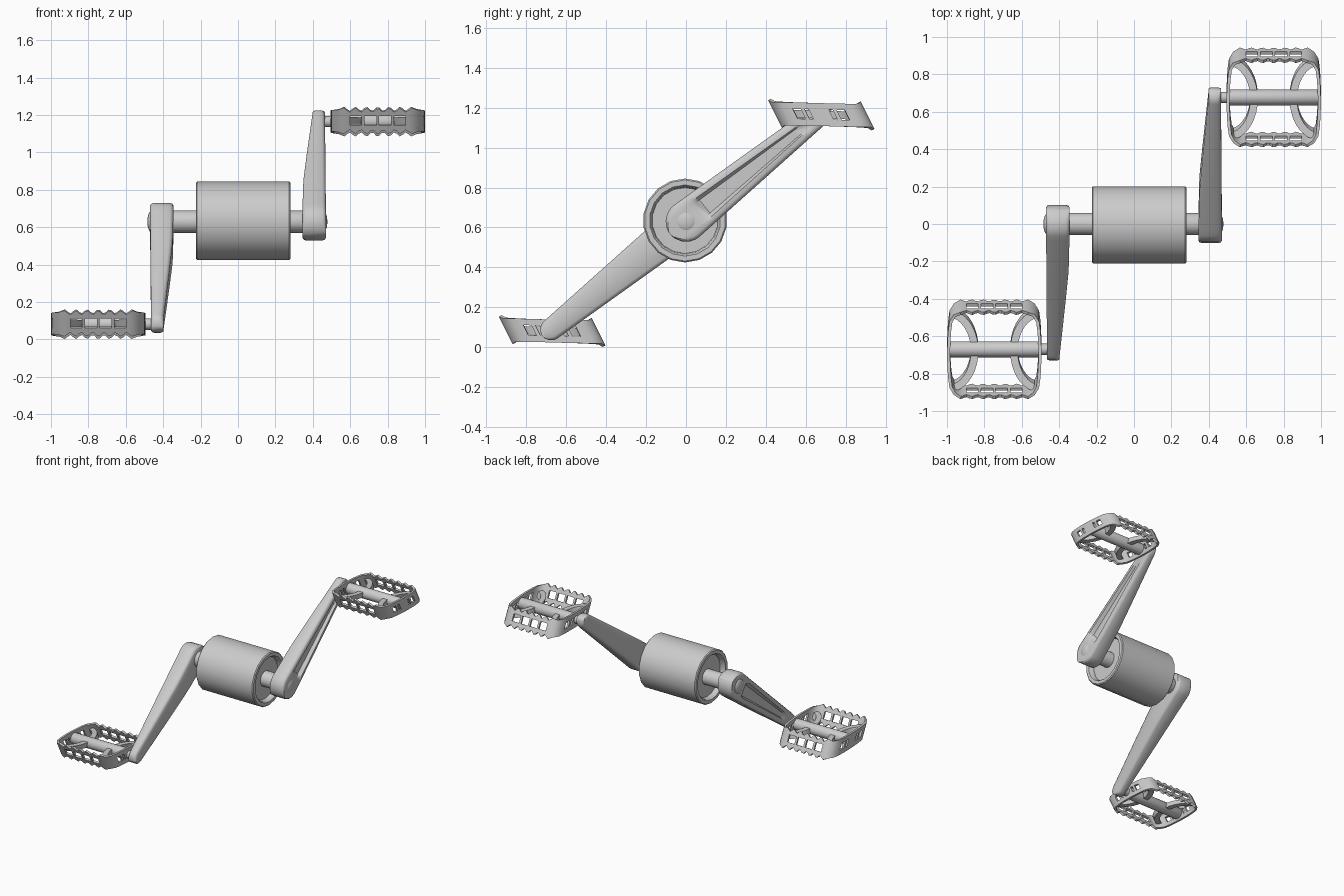
import bpy, bmesh
from math import sin, cos, pi, sqrt, radians
from mathutils import Matrix, Vector

if "Cube" in bpy.data.objects:
    bpy.data.objects.remove(bpy.data.objects["Cube"])


def finish(name, bm, mat=Matrix(), thick=0, angle=35):
    bm.transform(mat)
    bmesh.ops.recalc_face_normals(bm, faces=bm.faces)
    me = bpy.data.meshes.new(name)
    bm.to_mesh(me)
    bm.free()
    ob = bpy.data.objects.new(name, me)
    bpy.context.collection.objects.link(ob)
    bpy.ops.object.select_all(action='DESELECT')
    ob.select_set(True)
    bpy.context.view_layer.objects.active = ob
    if thick:
        m = ob.modifiers.new("thickness", 'SOLIDIFY')
        m.thickness, m.offset = thick, 0
        bpy.ops.object.modifier_apply(modifier=m.name)
    bpy.ops.object.shade_smooth_by_angle(angle=radians(angle))
    return ob


def loft(sections):
    """Bridge closed sections and cap both ends."""
    bm = bmesh.new()
    rings = [[bm.verts.new(p) for p in s] for s in sections]
    n = len(rings[0])
    for a, b in zip(rings, rings[1:]):
        for i in range(n):
            j = (i + 1) % n
            bm.faces.new((a[i], a[j], b[j], b[i]))
    bm.faces.new(rings[0])
    bm.faces.new(rings[-1])
    return bm


def lathe_x(profile, sides):
    """Turn (x, radius) pairs around the x axis."""
    return loft([[(x, r * sin(2 * pi * i / sides), r * cos(2 * pi * i / sides))
                  for i in range(sides)] for x, r in profile])


# Hub with recessed ends
finish("hub", lathe_x([(-.185, .05), (-.185, .165), (-.215, .17), (-.225, .178), (-.225, .203),
                       (-.218, .21), (.273, .21), (.28, .203), (.28, .178), (.27, .17),
                       (.24, .165), (.24, .05)], 18), Matrix.Translation((0, -.005, .635)))

# Main axle with domed ends
dome = [(.06 * sin(t), .025 * (1 - cos(t))) for t in (.15, .5, .9, 1.25, pi / 2)]
finish("axle", lathe_x([(-.485 + d, r) for r, d in dome] +
                       [(.478 - d, r) for r, d in reversed(dome)], 24),
       Matrix.Translation((0, 0, .63)))


# Crank arm: tapered, round ended, grooved on its outer face
LENGTH, R0, R1 = .864, .102, .055
direction = Vector((0, .675, .54)).normalized()
across = Vector((0, -direction.z, direction.y))


def lerp(table, s):
    for (a, u), (b, v) in zip(table, table[1:]):
        if s <= b:
            return u + (v - u) * max(0, (s - a) / (b - a))
    return table[-1][1]


def crank_section(s):
    if s < 0:
        w = sqrt(max(R0 ** 2 - s ** 2, 0))
    elif s > LENGTH:
        w = sqrt(max(R1 ** 2 - (s - LENGTH) ** 2, 0))
    else:
        w = R0 + (R1 - R0) * s / LENGTH
    w = max(w, .012)
    inner = lerp([(0, .345), (.25, .348), (.5, .367), (LENGTH, .397)], s)
    outer = lerp([(0, .47), (LENGTH, .465)], s)
    depth = lerp([(.08, 0), (.12, .028), (.7, .02), (.79, 0)], s)
    b = min(.018, w * .4)
    g = min(w - b - .002, lerp([(0, .055), (.12, .06), (.75, .024)], s))
    half = [(inner, w - b), (inner + b * .35, w - b * .35), (inner + b, w), (outer - b, w),
            (outer - b * .35, w - b * .35), (outer, w - b), (outer, g), (outer - depth, g * .7)]
    pts = half + [(x, -y) for x, y in reversed(half)]
    base = Vector((0, 0, .63)) + direction * s
    return [base + Vector((x, 0, 0)) + across * y for x, y in pts]


caps = [sin(radians(a)) for a in (85, 70, 50, 30, 12)]
stations = ([-R0 * c for c in caps] + [0, .04, .08, .1, .12, .2, .3, .4, .5, .6, .7, .75, .79, LENGTH]
            + [LENGTH + R1 * c for c in reversed(caps)])
pivot = Matrix.Translation((0, 0, .63))
opposite = pivot @ Matrix.Diagonal((-1, -1, -1, 1)) @ pivot.inverted()
for side, mat in (("right", Matrix()), ("left", opposite)):
    finish(side + "_crank", loft([crank_section(s) for s in stations]), mat)


# Pedal pieces share a lean and a slight tilt
def lean(x, y, z):
    return (x, y - .5 * z, z - .03 * y)


def pedal_cage():
    # Columns around the outline: (x, y, tooth height, hole flag for next face)
    half = []
    for i in range(24):
        x = .18 - .36 * i / 23
        k = i - 2
        half.append((x, .225, .011 * cos(2 * pi * 6 * (x + .18) / .36), 0 <= k < 19 and k % 5 != 4))
    half += [(-.212, .209, 0, False), (-.232, .175, 0, False)]
    for i in range(14):
        y = .13 - .26 * i / 13
        half.append((-.238 - .006 * (1 - (y / .13) ** 2), y, 0, i in (0, 1, 3, 9, 11, 12)))
    half += [(-.232, -.175, 0, False), (-.212, -.209, 0, False)]
    cols = half + [(-x, -y, t, h) for x, y, t, h in half]
    bm = bmesh.new()
    grid = [[bm.verts.new(lean(x, y, z)) for z in (-.058 - t, -.024, .026, .058 + t)]
            for x, y, t, h in cols]
    for i, col in enumerate(cols):
        a, b = grid[i], grid[(i + 1) % len(grid)]
        for r in range(3):
            if not (col[3] and r == 1):
                bm.faces.new((a[r], b[r], b[r + 1], a[r + 1]))
    return bm


def pedal_rib(sign):
    sections = []
    for i in range(17):
        t = radians(-76 + 152 * i / 16)
        sections.append([lean(sign * (-.245 + (.14 + dw) * cos(t)), (.2 + dw) * sin(t), z)
                         for dw, z in ((-.02, -.02), (.02, -.02), (.02, .02), (-.02, .02))])
    return loft(sections)


spindle = [(-.3, .03), (-.245, .03), (-.245, .036), (-.238, .043), (.235, .043), (.247, .036),
           (.25, .025)]
places = (("right", Matrix.Translation((.747, .677, 1.165))),
          ("left", Matrix.Translation((-.747, -.67, .082)) @ Matrix.Diagonal((-1, 1, 1, 1))))
for side, mat in places:
    finish(side + "_pedal_cage", pedal_cage(), mat, thick=.016)
    finish(side + "_pedal_inner_rib", pedal_rib(1), mat)
    finish(side + "_pedal_outer_rib", pedal_rib(-1), mat)
    finish(side + "_pedal_spindle", lathe_x(spindle, 20), mat)
